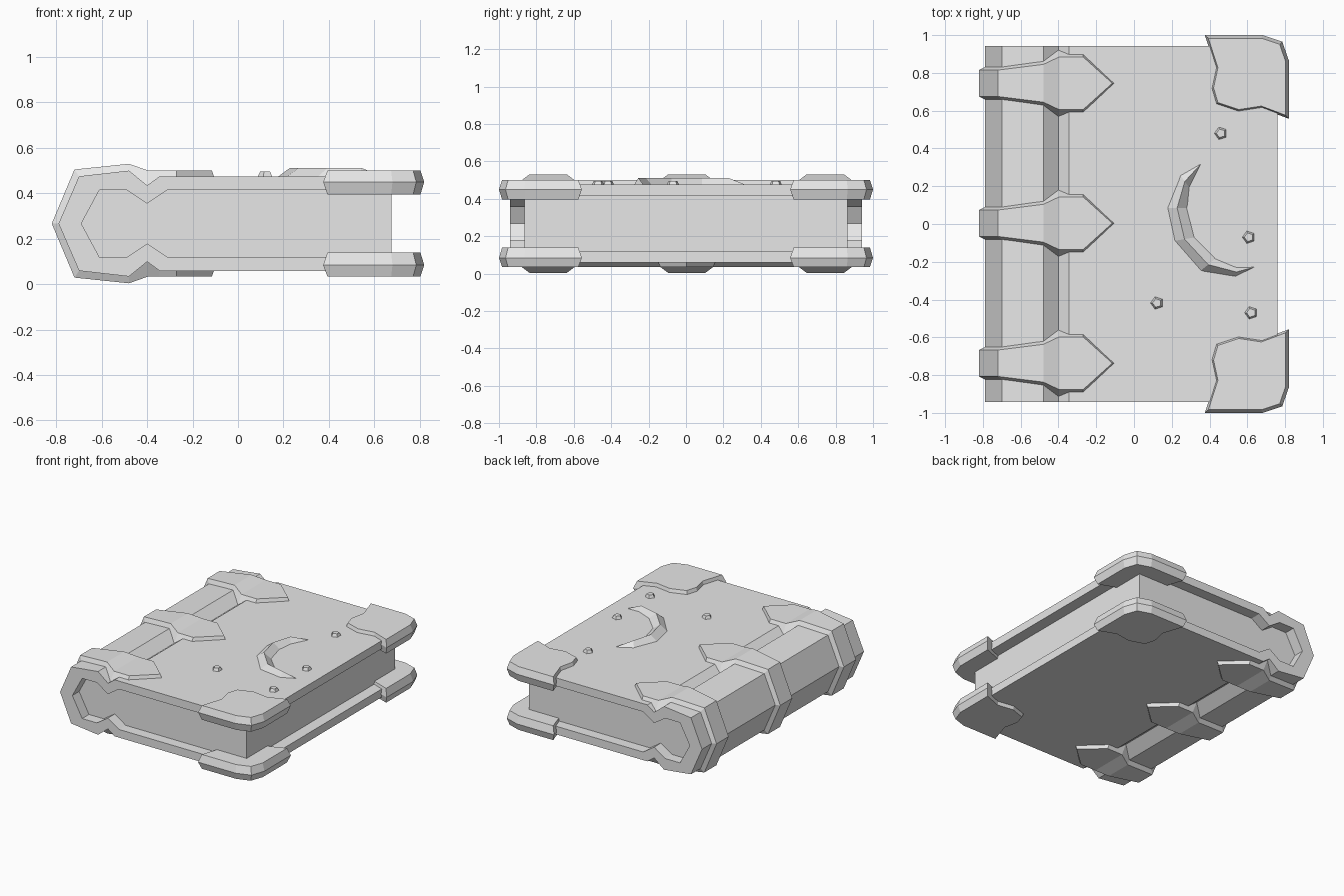
import bpy
import bmesh
import math

if "Cube" in bpy.data.objects:
    bpy.data.objects.remove(bpy.data.objects["Cube"], do_unlink=True)

MID = 0.267      # height of the book's middle plane
TOP = 0.208      # cover surface above the middle plane

grey = bpy.data.materials.new("plain_grey")
grey.use_nodes = True
grey.diffuse_color = (0.8, 0.8, 0.8, 1)
grey.node_tree.nodes["Principled BSDF"].inputs["Base Color"].default_value = (0.8, 0.8, 0.8, 1)


def loft(name, rings, cap_start=True, cap_end=True, mirror=(False, False, False), y=0):
    """Skin a row of equal closed rings, then mirror about the middle plane."""
    bm = bmesh.new()
    rows = [[bm.verts.new(p) for p in ring] for ring in rings]
    n = len(rows[0])
    for a, b in zip(rows, rows[1:]):
        for i in range(n):
            j = (i + 1) % n
            bm.faces.new((a[i], a[j], b[j], b[i]))
    if cap_start:
        bm.faces.new(rows[0])
    if cap_end:
        bm.faces.new(rows[-1])
    bmesh.ops.remove_doubles(bm, verts=bm.verts[:], dist=0.0005)
    bmesh.ops.recalc_face_normals(bm, faces=bm.faces[:])
    mesh = bpy.data.meshes.new(name)
    bm.to_mesh(mesh)
    bm.free()
    mesh.materials.append(grey)
    obj = bpy.data.objects.new(name, mesh)
    bpy.context.collection.objects.link(obj)
    obj.location = (0, y, MID)
    if any(mirror):
        mod = obj.modifiers.new("Mirror", 'MIRROR')
        mod.use_axis = mirror
        mod.merge_threshold = 0.001
    return obj


def slab(name, half, depth):
    """Extrude a profile along y; its lower half repeats the upper one."""
    profile = half + [(x, -z) for x, z in reversed(half[1:-1])]
    return loft(name, [[(x, s * depth, z) for x, z in profile] for s in (-1, 1)])


# Cover with bulging spine and hinge grooves
inner = [(-0.69, 0), (-0.61, 0.148), (-0.49, 0.148), (-0.40, 0.088), (-0.31, 0.148)]
outer = [(-0.79, 0), (-0.70, TOP), (-0.48, 0.233), (-0.40, 0.168), (-0.345, TOP), (0.76, TOP)]
slab("cover", outer + [(0.76, 0.148)] + inner[::-1], 0.942)

# Page block
slab("pages", inner + [(0.675, 0.148), (0.675, 0)], 0.863)

# Spine straps: base x, base z, base half width, top x, top z, top half width
stations = [
    (-0.78, 0, 0.09, -0.82, 0, 0.07),
    (-0.695, 0.20, 0.09, -0.72, 0.238, 0.07),
    (-0.48, 0.225, 0.12, -0.48, 0.263, 0.10),
    (-0.40, 0.16, 0.18, -0.395, 0.233, 0.14),
    (-0.345, 0.20, 0.157, -0.345, 0.233, 0.14),
    (-0.27, 0.20, 0.157, -0.27, 0.233, 0.14),
    (-0.103, 0.20, 0, -0.115, 0.233, 0),
]
strap = [[(bx, -bw, bz), (tx, -tw, tz), (tx, tw, tz), (bx, bw, bz)]
         for bx, bz, bw, tx, tz, tw in stations]
for label, y in (("front", -0.737), ("middle", 0.004), ("back", 0.745)):
    loft("strap_" + label, strap, False, False, (False, False, True), y)

# Corner guards, bevelled above and below
outline = [(0.375, 1.0), (0.68, 1.0), (0.785, 0.965), (0.82, 0.865), (0.82, 0.557),
           (0.68, 0.61), (0.55, 0.59), (0.43, 0.63), (0.405, 0.715), (0.43, 0.83)]
cx, cy = 0.61, 0.79
guard = [[(cx + (x - cx) * s, cy + (y - cy) * s, z) for x, y in outline]
         for s, z in ((0.92, 0.128), (1, 0.183), (0.92, 0.233))]
loft("corner_guards", guard, mirror=(False, True, True))

# Crescent with a raised ridge
rim = [(0.365, 0.33), (0.243, 0.26), (0.172, 0.085), (0.21, -0.09),
       (0.35, -0.25), (0.535, -0.28), (0.65, -0.225)]
hollow = [rim[0], (0.295, 0.19), (0.285, 0.085), (0.325, -0.07),
          (0.435, -0.18), (0.55, -0.228), rim[-1]]
low = TOP - 0.005
crescent = []
for (ax, ay), (bx, by) in zip(rim, hollow):
    tip = (ax, ay) == (bx, by)
    ridge = ((ax + bx) / 2, (ay + by) / 2, low if tip else 0.245)
    crescent.append([(ax, ay, low), ridge, (bx, by, low)])
loft("crescent", crescent, False, False)

# Five-sided studs
for k, (x, y) in enumerate([(0.46, 0.48), (0.608, -0.07), (0.122, -0.418), (0.62, -0.47)]):
    rings = [[(x + r * math.cos(math.tau * i / 5 + math.pi), y + r * math.sin(math.tau * i / 5 + math.pi), z)
              for i in range(5)] for r, z in ((0.037, low), (0.024, 0.229))]
    loft("stud_%d" % (k + 1), rings)
